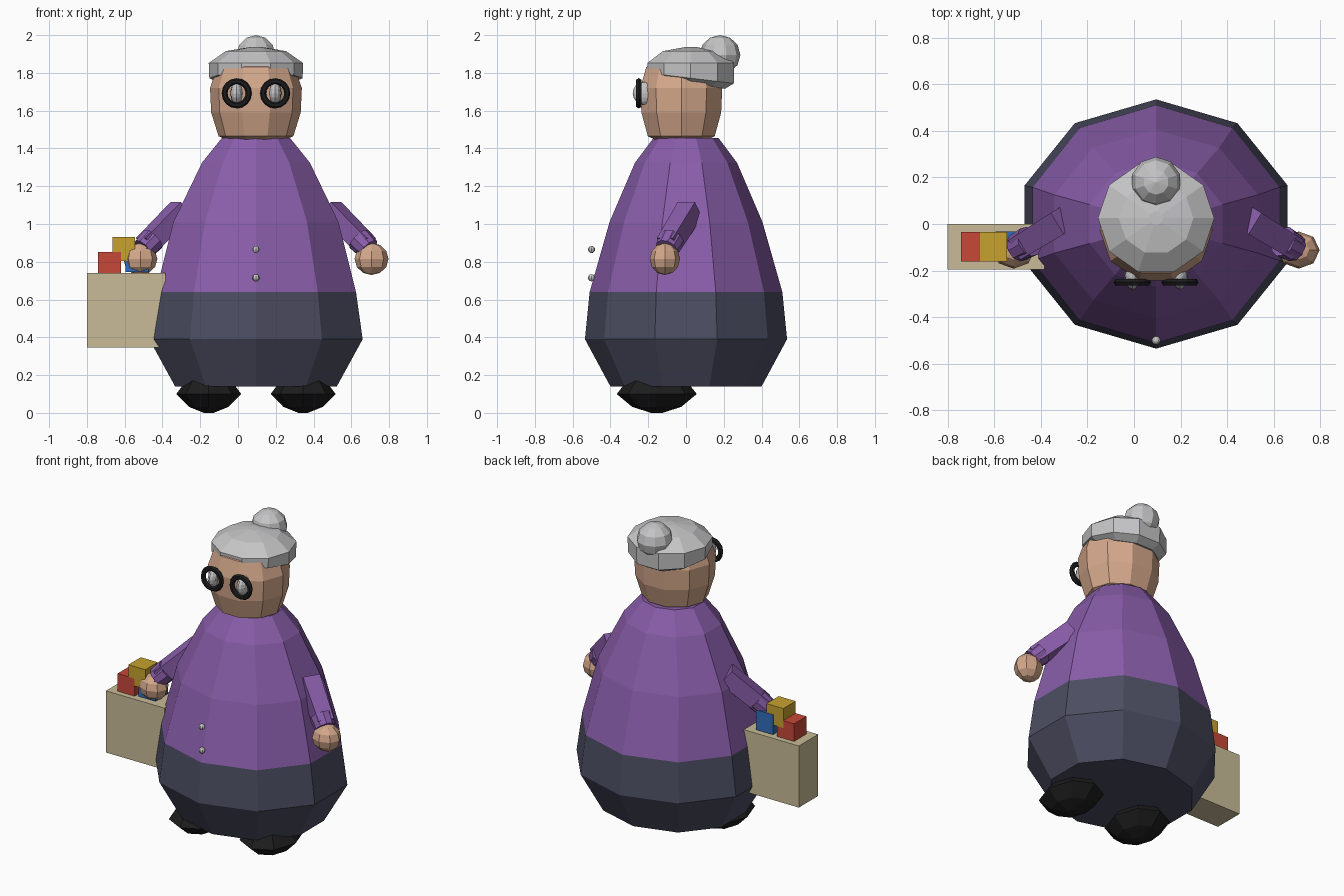
import bpy, bmesh, math
from mathutils import Vector, Matrix

if "Cube" in bpy.data.objects:
    bpy.data.objects.remove(bpy.data.objects["Cube"])

CX = 0.095  # centre line of the figure


def material(name, rgb):
    m = bpy.data.materials.new(name)
    m.diffuse_color = (*rgb, 1)
    m.use_nodes = True
    m.node_tree.nodes["Principled BSDF"].inputs["Base Color"].default_value = m.diffuse_color
    return m


PURPLE = material("purple cloth", (0.25, 0.11, 0.40))
NAVY = material("dark slate cloth", (0.072, 0.074, 0.12))
SKIN = material("skin", (0.66, 0.39, 0.26))
GREY = material("light grey", (0.56, 0.56, 0.57))
BLACK = material("black", (0.012, 0.012, 0.012))
TAN = material("tan paper", (0.58, 0.50, 0.31))
RED = material("red", (0.57, 0.065, 0.04))
YELLOW = material("yellow", (0.57, 0.36, 0.03))
BLUE = material("blue", (0.03, 0.155, 0.50))


def finish(bm, name, *mats):
    bmesh.ops.recalc_face_normals(bm, faces=bm.faces)
    me = bpy.data.meshes.new(name)
    bm.to_mesh(me)
    bm.free()
    for m in mats:
        me.materials.append(m)
    ob = bpy.data.objects.new(name, me)
    bpy.context.collection.objects.link(ob)
    return ob


def loft(name, centre, rings, mats, n=10, phase=0.0):
    """Stack of elliptical rings (rx, ry, z, tilt); tilt slopes z along y."""
    bm = bmesh.new()
    loops = []
    for rx, ry, z, tilt in rings:
        loop = []
        for i in range(n):
            a = phase + math.tau * i / n
            y = ry * math.sin(a)
            loop.append(bm.verts.new((centre[0] + rx * math.cos(a),
                                      centre[1] + y, z + tilt * y)))
        loops.append(loop)
    for lo, hi in zip(loops, loops[1:]):
        for i in range(n):
            j = (i + 1) % n
            bm.faces.new((lo[i], lo[j], hi[j], hi[i]))
    bm.faces.new(loops[0][::-1])
    bm.faces.new(loops[-1])
    return finish(bm, name, *mats)


def ball(name, centre, size, mat, u=10, v=6, rot=None):
    bm = bmesh.new()
    bmesh.ops.create_uvsphere(bm, u_segments=u, v_segments=v, radius=1)
    mtx = Matrix.Translation(centre) @ (rot or Matrix()) @ Matrix.Diagonal((*size, 1))
    bmesh.ops.transform(bm, matrix=mtx, verts=bm.verts)
    return finish(bm, name, mat)


def box(name, lo, hi, mat):
    bm = bmesh.new()
    bmesh.ops.create_cube(bm, size=1)
    lo, hi = Vector(lo), Vector(hi)
    mtx = Matrix.Translation((lo + hi) / 2) @ Matrix.Diagonal((*(hi - lo), 1))
    bmesh.ops.transform(bm, matrix=mtx, verts=bm.verts)
    return finish(bm, name, mat)


def rod(name, a, b, r1, r2, n, mat):
    a, b = Vector(a), Vector(b)
    bm = bmesh.new()
    bmesh.ops.create_cone(bm, cap_ends=True, segments=n, radius1=r1, radius2=r2,
                          depth=(b - a).length)
    spin = Matrix.Rotation(math.pi / 4, 4, 'Z')
    rot = (b - a).to_track_quat('Z', 'Y').to_matrix().to_4x4()
    bmesh.ops.transform(bm, matrix=Matrix.Translation((a + b) / 2) @ rot @ spin,
                        verts=bm.verts)
    return finish(bm, name, mat)


def ring(name, centre, major, minor, mat):
    """Spectacle rim facing the front."""
    bpy.ops.mesh.primitive_torus_add(location=centre, rotation=(math.pi / 2, 0, 0),
                                     major_segments=16, minor_segments=6,
                                     major_radius=major, minor_radius=minor)
    ob = bpy.context.object
    ob.name = name
    ob.data.materials.append(mat)


# robe: skirt below, cardigan above
robe = loft("robe", (CX, 0), [
    (0.45, 0.40, 0.14, 0), (0.594, 0.535, 0.39, 0), (0.557, 0.51, 0.64, 0),
    (0.46, 0.405, 1.01, 0), (0.30, 0.27, 1.325, 0), (0.19, 0.172, 1.455, 0)],
    (PURPLE, NAVY), phase=math.pi / 2)
for p in robe.data.polygons:
    p.material_index = 1 if p.center.z < 0.63 else 0

# head, tilted hair cap and bun
loft("head", (CX, -0.025), [
    (0.14, 0.13, 1.44, 0), (0.198, 0.186, 1.465, 0), (0.237, 0.222, 1.59, 0),
    (0.243, 0.228, 1.72, 0), (0.205, 0.195, 1.83, 0), (0.12, 0.11, 1.89, 0)], (SKIN,))
loft("hair_cap", (CX, 0.025), [
    (0.20, 0.19, 1.75, -0.19), (0.247, 0.24, 1.772, -0.12), (0.25, 0.242, 1.852, 0),
    (0.16, 0.155, 1.915, 0), (0.03, 0.03, 1.937, 0)], (GREY,))
ball("hair_bun", (CX, 0.18, 1.895), (0.108, 0.108, 0.105), GREY)

for s, side in ((-1, "left"), (1, "right")):
    # eyes and spectacles
    ex = CX + s * 0.102
    ball(side + "_eye", (ex, -0.222, 1.692), (0.06, 0.033, 0.06), GREY, 12, 8,
         Matrix.Rotation(math.pi / 2, 4, 'Z'))
    ball(side + "_pupil", (ex, -0.25, 1.692), (0.03, 0.012, 0.033), BLACK, 10, 6)
    ring(side + "_spectacle_rim", (ex, -0.25, 1.692), 0.064, 0.016, BLACK)
    # sleeve, cuff and hand
    elbow = (CX + s * 0.395, 0.02, 1.075)
    wrist = (CX + s * 0.582, -0.095, 0.888)
    rod(side + "_sleeve", elbow, wrist, 0.076, 0.07, 4, PURPLE)
    rod(side + "_cuff", (CX + s * 0.545, -0.075, 0.92), (CX + s * 0.595, -0.103, 0.868),
        0.068, 0.062, 10, PURPLE)
    ball(side + "_hand", (CX + s * 0.612, -0.112, 0.815), (0.09, 0.08, 0.085), SKIN, 8, 6)
    # shoe
    loft(side + "_shoe", (CX + s * 0.25, -0.155), [
        (0.025, 0.03, 0.0, 0), (0.105, 0.13, 0.032, 0), (0.172, 0.212, 0.10, 0),
        (0.118, 0.155, 0.172, 0), (0.05, 0.07, 0.185, 0)], (BLACK,), n=8)

# buttons
for z in (0.715, 0.865):
    ball("button", (CX, -0.5, z), (0.019, 0.019, 0.019), GREY, 8, 6)

# shopping bag and its contents
box("shopping_bag", (-0.80, -0.195, 0.345), (-0.385, 0.0, 0.74), TAN)
box("red_block", (-0.742, -0.16, 0.73), (-0.62, -0.035, 0.853), RED)
box("yellow_block", (-0.665, -0.16, 0.805), (-0.545, -0.035, 0.93), YELLOW)
box("blue_block", (-0.595, -0.157, 0.745), (-0.475, -0.032, 0.872), BLUE)
